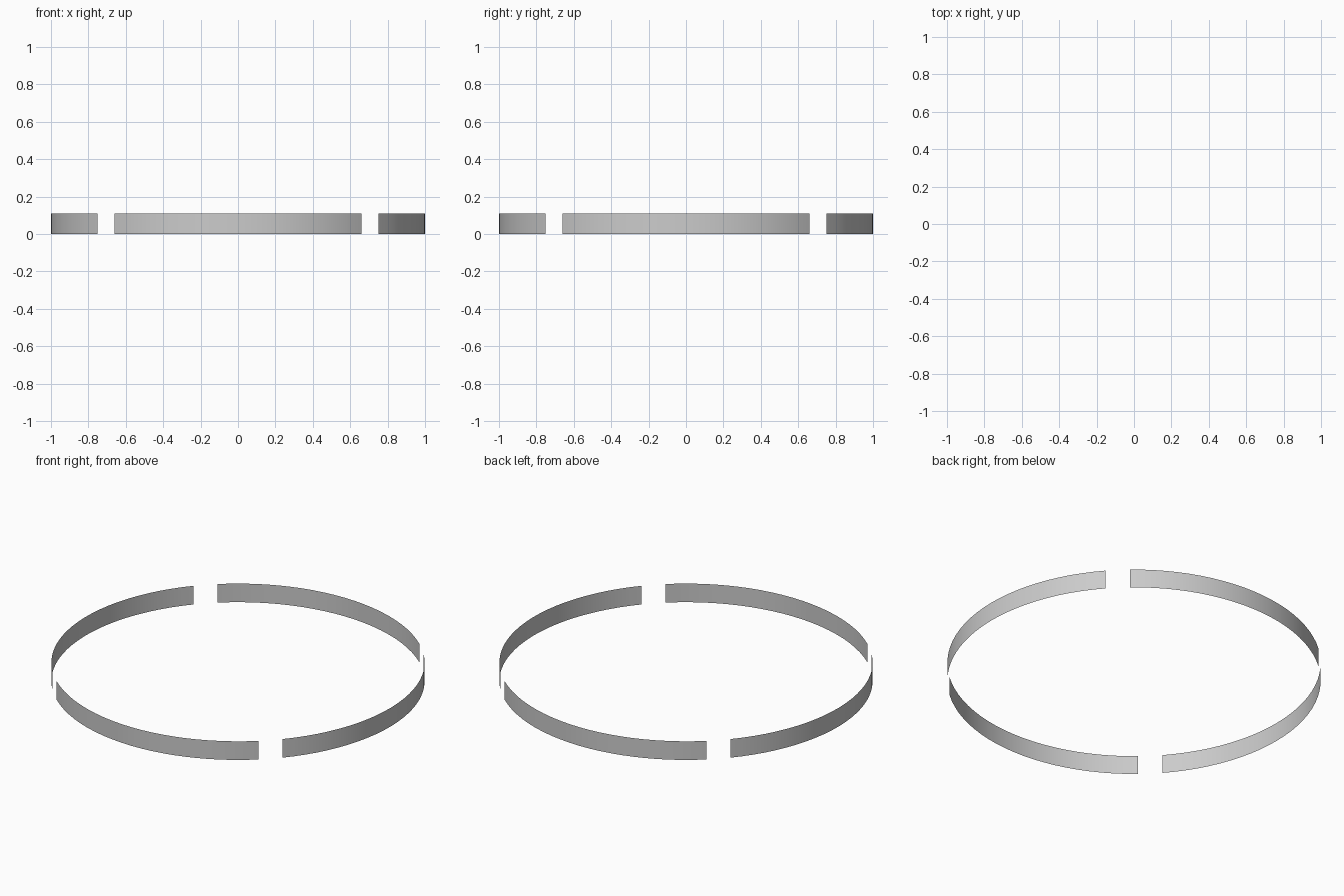
import bpy, bmesh, math

if "Cube" in bpy.data.objects:
    bpy.data.objects.remove(bpy.data.objects["Cube"])

RADIUS, HEIGHT = 1.0, 0.11
HALF_SPAN = math.radians(41.25)
SEGMENTS = 22


def curved_band(name, centre):
    """Thin upright strip bent around the circle."""
    bm = bmesh.new()
    previous = None
    for i in range(SEGMENTS + 1):
        a = centre - HALF_SPAN + 2 * HALF_SPAN * i / SEGMENTS
        x, y = RADIUS * math.cos(a), RADIUS * math.sin(a)
        pair = [bm.verts.new((x, y, z)) for z in (0, HEIGHT)]
        if previous:
            face = bm.faces.new((previous[0], pair[0], pair[1], previous[1]))
            face.smooth = True
        previous = pair
    mesh = bpy.data.meshes.new(name)
    bm.to_mesh(mesh)
    bm.free()
    obj = bpy.data.objects.new(name, mesh)
    bpy.context.collection.objects.link(obj)


# Four equal ring sections separated by diagonal gaps
for i, side in enumerate(("right", "back", "left", "front")):
    curved_band(side + "_ring_section", i * math.pi / 2)
